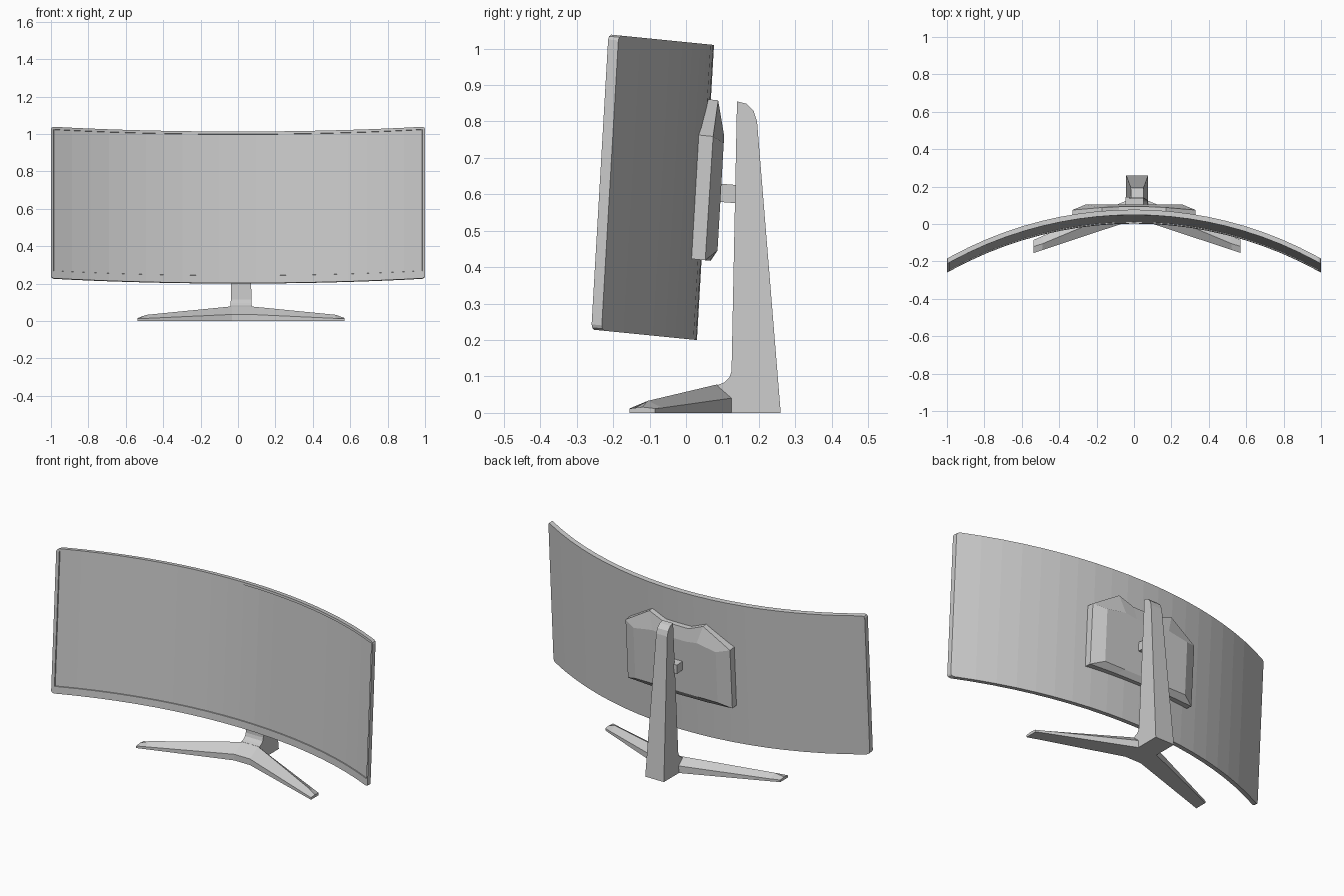
import bpy, bmesh
from math import sqrt

if "Cube" in bpy.data.objects:
    bpy.data.objects.remove(bpy.data.objects["Cube"])

R = 2.04      # curvature radius of the screen
CX = 0.017    # centre line of the stand


def arc(x):
    return sqrt(R * R - x * x) - R


def tilt(x, v, w):
    """Screen space (across, depth, height) to leaned-back world space."""
    return (x, 0.03 + 0.058 * (w - 0.2) + v, w - 0.1 * v)


def loft(name, rings, cap_start=True, cap_end=True):
    """Skin a series of closed rings that have equal point counts."""
    bm = bmesh.new()
    vs = [[bm.verts.new(p) for p in ring] for ring in rings]
    n = len(vs[0])
    for a, b in zip(vs, vs[1:]):
        for i in range(n):
            j = (i + 1) % n
            bm.faces.new((a[i], a[j], b[j], b[i]))
    if cap_start:
        bm.faces.new(vs[0][::-1])
    if cap_end:
        bm.faces.new(vs[-1])
    bmesh.ops.recalc_face_normals(bm, faces=bm.faces)
    me = bpy.data.meshes.new(name)
    bm.to_mesh(me)
    bm.free()
    ob = bpy.data.objects.new(name, me)
    bpy.context.collection.objects.link(ob)
    return ob


# Curved screen: frame section swept along the arc, with recessed display
T, LO, HI = 0.028, 0.2, 1.01
half = [(1.0, 0.014, 0), (0.996, 0.005, 0), (0.986, 0, 0), (0.985, 0, 0.006)]
cols = [(-x, c, d) for x, c, d in half]
cols += [(-0.985 + 1.97 * i / 20, 0, 0.006) for i in range(1, 20)]
cols += half[::-1]
rings = []
for x, cut, rec in cols:
    b = arc(x)
    f, r = b - T, b - T + rec
    lo, hi, il, ih = LO + cut, HI - cut, LO + 0.04, HI - 0.014
    if cut:
        ih = min(ih, hi - 0.001)
    rings.append([tilt(x, v, w) for v, w in (
        (b, lo), (b, hi), (f, hi), (f, ih), (r, ih - 0.001),
        (r, il + 0.001), (f, il), (f, lo))])
loft("curved_screen", rings)

# Rear housing: outline on the screen back, thick rim, chamfered back plate
# each row: rim x, rim height, rim depth, back plate x, back plate height
side = [(0.17, 0.42, 0.022, 0.13, 0.45), (0.33, 0.42, 0.010, 0.26, 0.45),
        (0.33, 0.76, 0.012, 0.26, 0.745), (0.17, 0.86, 0.020, 0.14, 0.765),
        (0.08, 0.825, 0.026, 0.07, 0.755)]
outline = ([(0, 0.42, 0.025, 0, 0.45)] + side
           + [(-x, w, d, -bx, bw) for x, w, d, bx, bw in side[::-1]])
loft("rear_housing", [
    [tilt(x, arc(x) - 0.006, w) for x, w, d, bx, bw in outline],
    [tilt(x, d, w) for x, w, d, bx, bw in outline],
    [tilt(bx, 0.042, bw) for x, w, d, bx, bw in outline]], cap_start=False)

# Short arm joining the housing to the column
loft("mount_arm", [[(x, y, z + dz) for x, z in (
    (-0.045, 0.575), (0.05, 0.575), (0.05, 0.625), (-0.045, 0.625))]
    for y, dz in ((0.07, 0.006), (0.145, 0))])

# Tapered column with rounded top and a fillet into the foot
profile = [(0.26, 0), (0.195, 0.80), (0.186, 0.828), (0.165, 0.849),
           (0.14, 0.855), (0.125, 0.115), (0.119, 0.097), (0.106, 0.084),
           (0.088, 0.077), (0.088, 0)]
loft("stand_column", [[(CX + s * (0.059 - 0.03 * z), y, z) for y, z in profile]
                      for s in (-1, 1)])

# Spread foot: (x, front y, ridge y, rear y, front z, ridge z, rear z)
foot = [(0.553, -0.155, -0.12, -0.085, 0.012, 0.016, 0.012),
        (0.505, -0.139, -0.105, -0.064, 0.014, 0.033, 0.014),
        (0.05, 0.012, 0.085, 0.128, 0.035, 0.078, 0.041)]
foot = [(-s[0],) + s[1:] for s in foot] + foot[::-1]
loft("foot", [[(CX + x, fy, 0), (CX + x, fy, fz), (CX + x, ry, rz),
               (CX + x, by, bz), (CX + x, by, 0)]
              for x, fy, ry, by, fz, rz, bz in foot])
